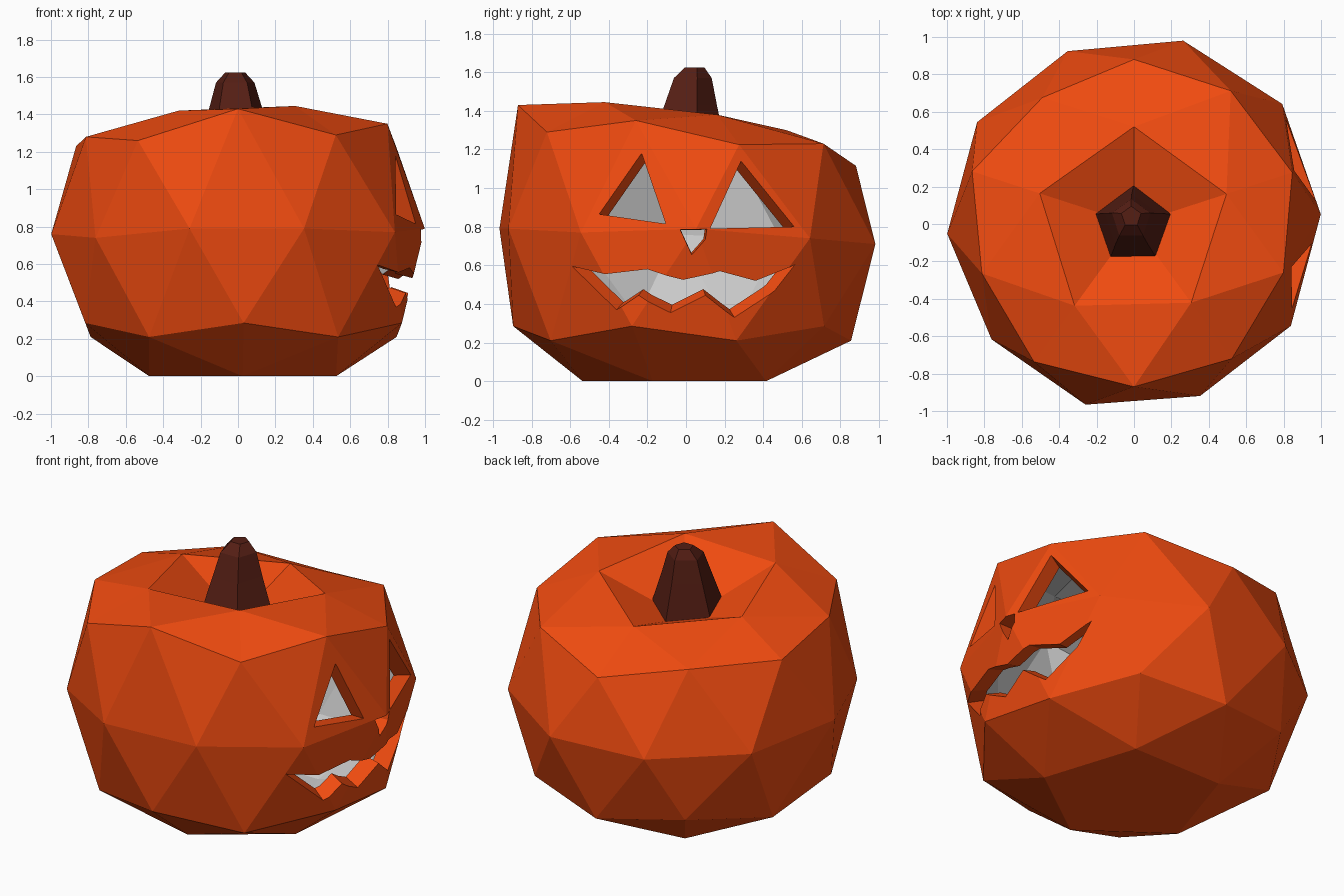
import bpy, bmesh
from math import cos, sin, radians
from mathutils import Vector
from mathutils.bvhtree import BVHTree

if "Cube" in bpy.data.objects:
    bpy.data.objects.remove(bpy.data.objects["Cube"])


def material(name, rgb):
    m = bpy.data.materials.new(name)
    m.diffuse_color = (*rgb, 1)
    m.use_nodes = True
    m.node_tree.nodes["Principled BSDF"].inputs["Base Color"].default_value = m.diffuse_color
    return m


orange = material("orange_skin", (0.87, 0.07, 0.005))
inside = material("grey_inside", (0.6, 0.6, 0.6))
brown = material("brown_stem", (0.09, 0.013, 0.007))


def make_object(name, bm, mats):
    mesh = bpy.data.meshes.new(name)
    bm.to_mesh(mesh)
    bm.free()
    for m in mats:
        mesh.materials.append(m)
    ob = bpy.data.objects.new(name, mesh)
    bpy.context.collection.objects.link(ob)
    return ob


def ring(bm, start, radii, heights, cx=0, cy=0):
    n = len(radii)
    out = []
    for k, (r, z) in enumerate(zip(radii, heights)):
        a = radians(start + 360 * k / n)
        out.append(bm.verts.new((cx + r * cos(a), cy + r * sin(a), z)))
    return out


# Pumpkin skin: a lumpy two-level icosphere built ring by ring
bm = bmesh.new()
top = bm.verts.new((0, 0, 1.15))
A = ring(bm, 18, [.52, .52, .53, .54, .52], [1.38, 1.30, 1.36, 1.42, 1.445])
B = ring(bm, 18, [.89, .88, .88, .835, .91, .855, .91, .87, .89, .84],
         [1.225, 1.23, 1.115, 1.22, 1.23, 1.28, 1.26, 1.43, 1.29, 1.35])
E = ring(bm, 3, [1.0, 1.02, 1.015, .99, 1.0, 1.0, .98, 1.0, .985, 1.0],
         [.79, .74, .71, .71, .73, .76, .74, .79, .79, .77])
L = ring(bm, 18, [.86, .89] * 5, [.21, .285] * 5, .03, -.005)
Z = ring(bm, 54, [.525] * 5, [0] * 5, .025, -.01)
bottom = bm.verts.new((0.02, 0, 0))
tris = []
for k in range(5):
    n, i = (k + 1) % 5, 2 * k
    tris += [(top, A[k], A[n]), (A[k], B[i], B[i + 1]), (A[k], B[i + 1], A[n]),
             (A[n], B[i + 1], B[(i + 2) % 10])]
    o, p, q = L[i + 1], L[(i + 2) % 10], L[(i + 3) % 10]
    tris += [(bottom, Z[n], Z[k]), (Z[k], p, o), (Z[k], Z[n], p), (Z[n], q, p)]
for j in range(10):
    n = (j + 1) % 10
    tris += [(B[j], E[j], E[n]), (B[j], E[n], B[n]), (L[j], E[n], E[j]), (L[j], L[n], E[n])]
for t in tris:
    bm.faces.new(t)
bmesh.ops.recalc_face_normals(bm, faces=bm.faces)
skin_tree = BVHTree.FromBMesh(bm)

# Hollow inner wall: smaller flipped copy
CENTRE = Vector((0, 0, 0.76))
copy = bmesh.ops.duplicate(bm, geom=bm.verts[:] + bm.edges[:] + bm.faces[:])["geom"]
for g in copy:
    if isinstance(g, bmesh.types.BMVert):
        g.co = CENTRE + (g.co - CENTRE) * 0.9
inner = [g for g in copy if isinstance(g, bmesh.types.BMFace)]
for f in inner:
    f.material_index = 1
bmesh.ops.reverse_faces(bm, faces=inner)
pumpkin = make_object("pumpkin_shell", bm, [orange, inside])

# Carved openings on the +x side, outlines in (y, z)
openings = {
    "left_eye": [(-.23, 1.18), (-.45, .865), (-.105, .815)],
    "right_eye": [(.285, 1.14), (.125, .79), (.56, .80)],
    "nose": [(-.03, .785), (.03, .655), (.10, .735), (.108, .787)],
    "mouth": [(-.59, .595), (-.415, .555), (-.2, .58), (-.015, .525), (.175, .57),
              (.36, .52), (.565, .605), (.46, .47), (.25, .33), (.10, .445),
              (-.08, .355), (-.245, .445), (-.36, .37)],
}
for name, outline in openings.items():
    bm = bmesh.new()
    near, far = [], []
    for y, z in outline:
        hit = skin_tree.ray_cast(Vector((2, y, z)), Vector((-1, 0, 0)))[0]
        d = (hit - CENTRE) / hit.x
        near.append(bm.verts.new(CENTRE + d * 0.4))
        far.append(bm.verts.new(CENTRE + d * 1.3))
    bm.faces.new(near)
    bm.faces.new(far[::-1])
    for i in range(len(near)):
        j = (i + 1) % len(near)
        bm.faces.new((near[j], near[i], far[i], far[j]))
    bmesh.ops.recalc_face_normals(bm, faces=bm.faces)
    cutter = make_object(name + "_cutter", bm, [orange])
    mod = pumpkin.modifiers.new(name, "BOOLEAN")
    mod.operation, mod.solver, mod.object = "DIFFERENCE", "EXACT", cutter
    bpy.context.view_layer.objects.active = pumpkin
    bpy.ops.object.modifier_apply(modifier=name)
    bpy.data.objects.remove(cutter)

# Stem: five-sided taper with a small bevelled top
bm = bmesh.new()
loops = [ring(bm, 90, [r] * 5, [z] * 5, cx, cy) for r, z, cx, cy in
         [(.235, 1.16, 0, -.02), (.15, 1.43, -.012, .01),
          (.108, 1.57, -.015, .025), (.055, 1.625, -.015, .04)]]
for a, b in zip(loops, loops[1:]):
    for i in range(5):
        j = (i + 1) % 5
        bm.faces.new((a[i], a[j], b[j], b[i]))
bm.faces.new(loops[0][::-1])
bm.faces.new(loops[-1])
make_object("stem", bm, [brown])
